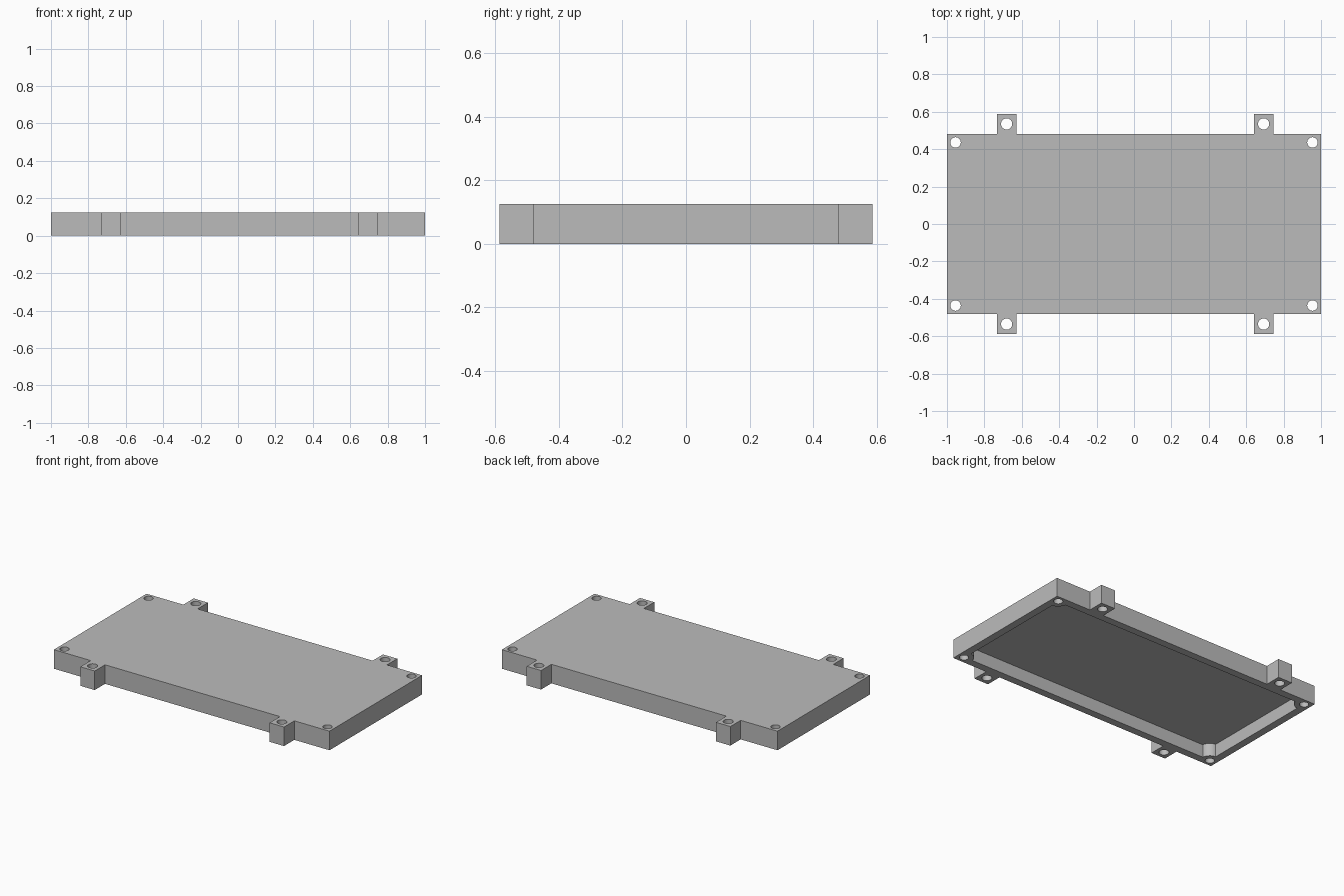
import bpy
import bmesh
from mathutils import Matrix

cube = bpy.data.objects.get("Cube")
if cube:
    bpy.data.objects.remove(cube, do_unlink=True)

HEIGHT, ROOF, WALL = 0.125, 0.04, 0.05
HALF_X, HALF_Y, TAB_Y = 1.0, 0.48, 0.587
CORNERS = [(sx * 0.954, sy * 0.436) for sx in (-1, 1) for sy in (-1, 1)]
TABS = [(x, sy * 0.535) for x in (-0.681, 0.693) for sy in (-1, 1)]

grey = bpy.data.materials.new("plain grey")
grey.use_nodes = True
grey.diffuse_color = (0.5, 0.5, 0.5, 1)
grey.node_tree.nodes["Principled BSDF"].inputs["Base Color"].default_value = grey.diffuse_color


def make_object(name, bm):
    mesh = bpy.data.meshes.new(name)
    bmesh.ops.recalc_face_normals(bm, faces=bm.faces)
    bm.to_mesh(mesh)
    bm.free()
    mesh.materials.append(grey)
    obj = bpy.data.objects.new(name, mesh)
    bpy.context.collection.objects.link(obj)
    return obj


def prism(name, outline):
    """Extrude a flat outline to the full height."""
    bm = bmesh.new()
    face = bm.faces.new([bm.verts.new((x, y, 0)) for x, y in outline])
    top = bmesh.ops.extrude_face_region(bm, geom=[face])
    verts = [v for v in top["geom"] if isinstance(v, bmesh.types.BMVert)]
    bmesh.ops.translate(bm, verts=verts, vec=(0, 0, HEIGHT))
    return make_object(name, bm)


def add_cylinder(bm, x, y, radius, low, high):
    bmesh.ops.create_cone(bm, cap_ends=True, segments=32, radius1=radius, radius2=radius,
                          depth=high - low, matrix=Matrix.Translation((x, y, (low + high) / 2)))


def cut(target, tool):
    mod = target.modifiers.new(tool.name, "BOOLEAN")
    mod.operation = "DIFFERENCE"
    mod.solver = "EXACT"
    mod.object = tool
    bpy.context.view_layer.objects.active = target
    bpy.ops.object.modifier_apply(modifier=mod.name)
    bpy.data.objects.remove(tool, do_unlink=True)


# Outer outline: a rectangle with two mounting tabs on each long side
def long_side(sign):
    pts = [(-HALF_X, sign * HALF_Y)]
    for x in (-0.681, 0.693):
        pts += [(x + dx, sign * y) for dx, y in
                ((-0.052, HALF_Y), (-0.052, TAB_Y), (0.052, TAB_Y), (0.052, HALF_Y))]
    return pts + [(HALF_X, sign * HALF_Y)]


cover = prism("cover_plate", long_side(-1) + long_side(1)[::-1])

# Underside recess, leaving a rounded boss around each corner hole
bm = bmesh.new()
low, high = -0.05, HEIGHT - ROOF
bmesh.ops.create_cube(bm, size=1, matrix=Matrix.Translation((0, 0, (low + high) / 2)) @ Matrix.Diagonal(
    (2 * (HALF_X - WALL), 2 * (HALF_Y - WALL), high - low, 1)))
recess = make_object("recess_cutter", bm)
bm = bmesh.new()
for x, y in CORNERS:
    add_cylinder(bm, x, y, 0.06, -0.1, HEIGHT)
cut(recess, make_object("boss_cutter", bm))
cut(cover, recess)

# Screw holes through the corners and the tabs
bm = bmesh.new()
for x, y in CORNERS:
    add_cylinder(bm, x, y, 0.028, -0.1, HEIGHT + 0.1)
for x, y in TABS:
    add_cylinder(bm, x, y, 0.03, -0.1, HEIGHT + 0.1)
cut(cover, make_object("hole_cutter", bm))

# Smooth the round holes and bosses, keep box edges sharp
bpy.ops.object.select_all(action="DESELECT")
cover.select_set(True)
bpy.context.view_layer.objects.active = cover
bpy.ops.object.shade_smooth_by_angle(angle=0.5)
